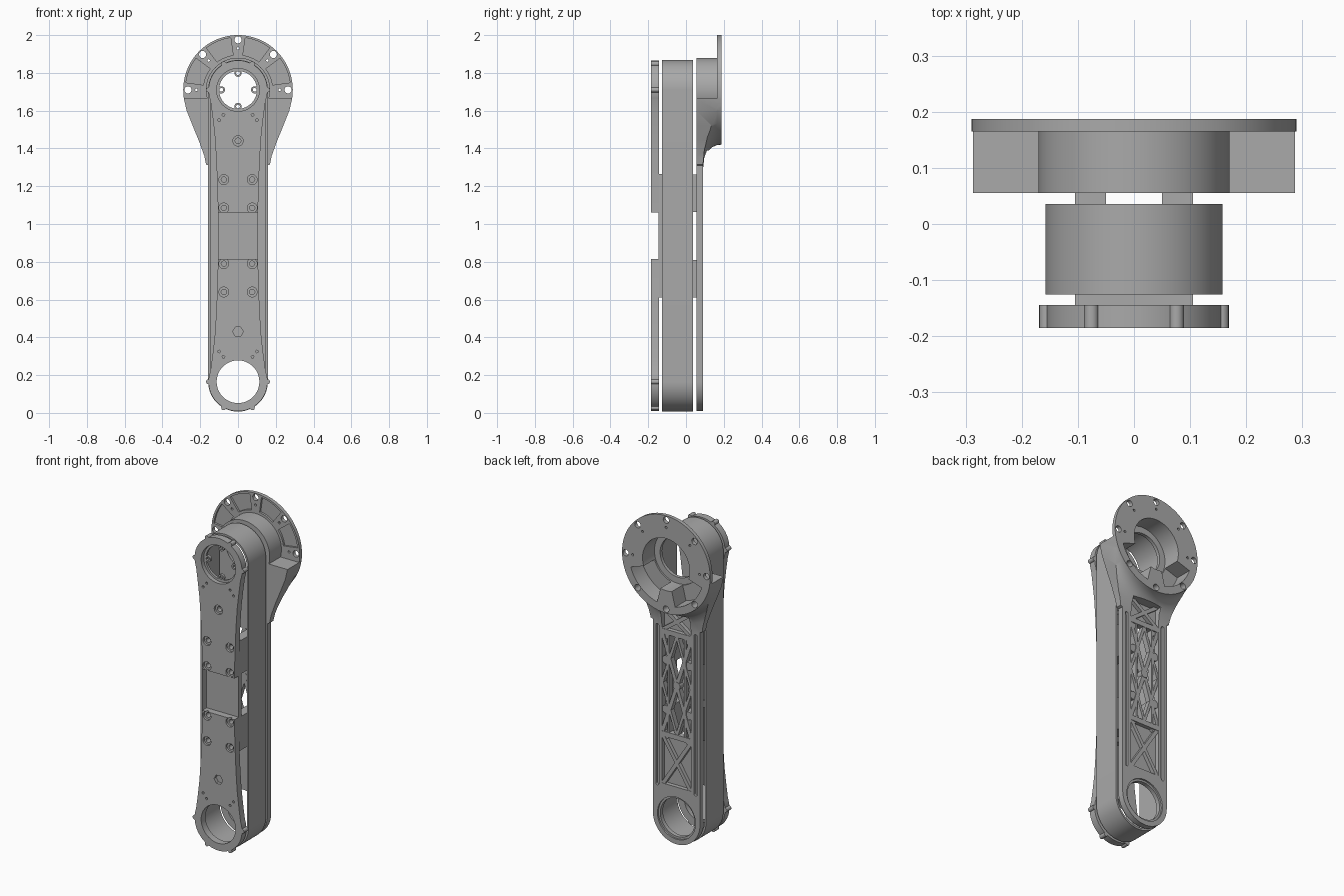
import bpy, bmesh
from math import pi, sin, cos, radians, hypot

if "Cube" in bpy.data.objects:
    bpy.data.objects.remove(bpy.data.objects["Cube"])

metal = bpy.data.materials.new("plain grey metal")
metal.use_nodes = True
GREY = (0.4, 0.4, 0.4, 1)
metal.diffuse_color = GREY
metal.node_tree.nodes["Principled BSDF"].inputs["Base Color"].default_value = GREY

TOP, LOW = 1.71, 0.165      # pivot heights
SIDES = (-1, 1)


# ---------- helpers ----------
def finish(name, bm):
    bmesh.ops.recalc_face_normals(bm, faces=bm.faces)
    mesh = bpy.data.meshes.new(name)
    bm.to_mesh(mesh)
    bm.free()
    mesh.materials.append(metal)
    obj = bpy.data.objects.new(name, mesh)
    bpy.context.collection.objects.link(obj)
    return obj


def prisms(name, polys, y0, y1):
    """Extrude x-z outlines along y."""
    bm = bmesh.new()
    for poly in polys:
        face = bm.faces.new([bm.verts.new((x, y0, z)) for x, z in poly])
        new = bmesh.ops.extrude_face_region(bm, geom=[face])["geom"]
        verts = [v for v in new if isinstance(v, bmesh.types.BMVert)]
        bmesh.ops.translate(bm, verts=verts, vec=(0, y1 - y0, 0))
    return finish(name, bm)


def lathe(name, profile, z, steps=96):
    """Closed (radius, y) profile spun about a y axis at height z."""
    bm = bmesh.new()
    rings = [[bm.verts.new((r * cos(2 * pi * i / steps), y, z + r * sin(2 * pi * i / steps)))
              for i in range(steps)] for r, y in profile]
    for a, b in zip(rings, rings[1:]):
        for i in range(steps):
            j = (i + 1) % steps
            bm.faces.new((a[i], a[j], b[j], b[i]))
    bm.faces.new(rings[0])
    bm.faces.new(rings[-1])
    return finish(name, bm)


def combine(obj, other, mode="DIFFERENCE"):
    mod = obj.modifiers.new("join", "BOOLEAN")
    mod.operation, mod.object, mod.solver = mode, other, "EXACT"
    bpy.context.view_layer.update()
    graph = bpy.context.evaluated_depsgraph_get()
    mesh = bpy.data.meshes.new_from_object(obj.evaluated_get(graph))
    obj.modifiers.clear()
    obj.data = mesh
    bpy.data.objects.remove(other)


def cut(obj, polys, y0, y1):
    combine(obj, prisms("cutter", polys, y0, y1))


def add(obj, polys, y0, y1):
    combine(obj, prisms("addition", polys, y0, y1), "UNION")


def arc(x, z, r, a0, a1, n=32):
    return [(x + r * cos(radians(a0 + (a1 - a0) * i / n)),
             z + r * sin(radians(a0 + (a1 - a0) * i / n))) for i in range(n + 1)]


def circle(x, z, r, n=32):
    return arc(x, z, r, 0, 360, n)[:-1]


def sector(r0, r1, a0, a1):
    return arc(0, TOP, r0, a0, a1, 12) + arc(0, TOP, r1, a1, a0, 12)


def rect(x0, x1, z0, z1):
    return [(x0, z0), (x1, z0), (x1, z1), (x0, z1)]


def capsule(x, z0, z1, r):
    return arc(x, z1, r, 0, 180, 8) + arc(x, z0, r, 180, 360, 8)


def strut(a, b, w):
    dx, dz = b[0] - a[0], b[1] - a[1]
    k = w / 2 / hypot(dx, dz)
    ox, oz = -dz * k, dx * k
    return [(a[0] + ox, a[1] + oz), (b[0] + ox, b[1] + oz),
            (b[0] - ox, b[1] - oz), (a[0] - ox, a[1] - oz)]


def mirrored(points):
    return points + [(-x, z) for x, z in reversed(points)]


def smooth(obj):
    bpy.ops.object.select_all(action="DESELECT")
    obj.select_set(True)
    bpy.context.view_layer.objects.active = obj
    bpy.ops.object.shade_smooth_by_angle(angle=radians(30))


def stadium(r, n=48):
    return arc(0, TOP, r, 0, 180, n) + arc(0, LOW, r, 180, 360, n)


bolts = [(s * 0.075, z) for s in SIDES for z in (1.235, 1.085, 0.79, 0.64)]

# ---------- hollow tube between the two pivots ----------
tube = prisms("arm_tube", [stadium(0.158)], -0.126, 0.036)
cut(tube, [stadium(0.146)], -0.2, 0.2)

# ---------- front covers, upper one mirrored in height to give the lower ----------
neck = [(0.106, 1.06), (0.109, 1.2), (0.116, 1.36), (0.124, 1.48), (0.136, 1.58)]
right_half = neck + arc(0, TOP, 0.156, -20, 90, 32)[:-1]
upper = mirrored(right_half)
middle = TOP + LOW
for name, flip in (("upper_front_cover", False), ("lower_front_cover", True)):
    def place(points):
        return [(x, middle - z) for x, z in points] if flip else points
    cover = prisms(name, [place(upper)], -0.185, -0.144)
    lugs = [(s * x, z) for s in SIDES for x, z in ((0.156, TOP), (0.076, 1.848))]
    for x, z in place(lugs):
        add(cover, [circle(x, z, 0.013, 16)], -0.185, -0.144)
    cut(cover, [circle(*place([(0, TOP)])[0], 0.113, 64)], -0.2, -0.1)
    seats = [b for b in bolts if (b[1] < 0.9) == flip]
    cut(cover, [circle(x, z, 0.026) for x, z in seats], -0.2, -0.172)
    cut(cover, [circle(x, z, 0.014, 16) for x, z in seats], -0.2, -0.1)
    pins = place([(s * x, z) for s in SIDES for x, z in ((0.1, 1.55), (0.077, 1.578))])
    cut(cover, [circle(x, z, 0.007, 12) for x, z in pins], -0.2, -0.17)
    if flip:
        cut(cover, [circle(0, 0.43, 0.028, 6)], -0.2, -0.165)
    else:
        cut(cover, [circle(0, 1.44, 0.027)], -0.2, -0.172)
        cut(cover, [circle(0, 1.44, 0.015)], -0.2, -0.1)
    smooth(cover)

# ---------- bolt ring inside the upper pivot ----------
ring = prisms("upper_bolt_ring", [circle(0, TOP, 0.116, 64)], -0.16, -0.145)
cut(ring, [circle(0, TOP, 0.1, 64)], -0.2, 0)
ears = [(0.088 * cos(a), TOP + 0.088 * sin(a)) for a in (0, pi / 2, pi, 3 * pi / 2)]
for x, z in ears:
    add(ring, [circle(x, z, 0.019, 20)], -0.16, -0.145)
cut(ring, [circle(x, z, 0.01, 12) for x, z in ears], -0.2, 0)

# ---------- centre spacer: plate with four bolt columns ----------
spacer = prisms("centre_spacer", [rect(-0.105, 0.105, 0.61, 1.265)], -0.145, -0.115)
add(spacer, [rect(*sorted((s * 0.05, s * 0.105)), z, z + 0.2)
             for s in SIDES for z in (0.61, 1.063)], -0.13, 0.056)
cut(spacer, [circle(x, z, 0.014, 16) for x, z in bolts], -0.2, 0.2)

# ---------- rear arm: flared body, link plate, bearing cup and flange ----------
rear = lathe("rear_arm", [(0.43, 0.055), (0.43, 0.09), (0.37, 0.097), (0.33, 0.113),
                          (0.305, 0.135), (0.292, 0.165), (0.29, 0.187)], TOP)
flare = [(0.155, 1.2), (0.162, 1.28), (0.178, 1.36), (0.207, 1.44),
         (0.24, 1.52), (0.272, 1.6), (0.287, 1.665)]
combine(rear, prisms("outline", [mirrored(flare)], 0, 0.3), "INTERSECT")
link = arc(0, LOW, 0.155, 180, 360, 48) + [(0.155, 1.42), (-0.155, 1.42)]
add(rear, [link], 0.055, 0.09)
add(rear, [circle(0, TOP, 0.17, 96)], 0.055, 0.18)
add(rear, [circle(0, TOP, 0.29, 96)], 0.165, 0.187)
# bores
cut(rear, [circle(0, LOW, 0.113, 64), circle(0, TOP, 0.118, 64)], 0, 0.3)
cut(rear, [circle(0, LOW, 0.125, 64)], 0.08, 0.3)
cut(rear, [circle(0, TOP, 0.155, 96)], 0.075, 0.3)
# pockets between the flange pads on the front, deep pockets behind
cut(rear, [sector(0.185, 0.278, a + 8, a + 37) for a in (0, 45, 90, 135)], 0.1, 0.177)
cut(rear, [sector(0.14, 0.245, a, a + 58) for a in (-162, -76)], 0.085, 0.3)
holes = [(0.265 * cos(i * pi / 4), TOP + 0.265 * sin(i * pi / 4)) for i in range(8)]
cut(rear, [circle(x, z, 0.019, 20) for x, z in holes[:5]], 0.1, 0.3)
cut(rear, [circle(x, z, 0.019, 20) for x, z in holes[5:]], 0.14, 0.3)
pegs = [(0.22 * cos(i * pi / 4), TOP + 0.22 * sin(i * pi / 4)) for i in range(5)]
cut(rear, [circle(x, z, 0.007, 12) for x, z in pegs], 0.1, 0.3)
# edge grooves, shallow panels and the open lattice window
cut(rear, [capsule(s * 0.126, 0.34, 1.28, 0.01) for s in SIDES], 0.074, 0.3)
W = 0.096
cut(rear, [rect(-W, W, 0.35, 0.63), rect(-W, W, 1.27, 1.39)], 0.066, 0.3)
cut(rear, [rect(-W, W, 0.66, 1.24)], 0, 0.3)
smooth(rear)

# ---------- lattice ribs across the rear panels ----------
cross = []
for z0, z1 in ((0.34, 0.64), (0.65, 1.25), (1.26, 1.4)):
    cross += [strut((-s * W, z0), (s * W, z1), 0.022) for s in SIDES]
for s in SIDES:
    cross += [strut((s * W, 0.95), (0, z), 0.016) for z in (0.655, 1.245)]
    cross.append(strut((s * 0.055, 0.655), (s * 0.055, 1.245), 0.012))
ribs = prisms("lattice_ribs", cross, 0.057, 0.088)
bosses = prisms("bolt_bosses", [circle(x, z, 0.024, 20) for x, z in bolts], 0.055, 0.084)
hub = prisms("lattice_hub", [circle(0, 0.95, 0.024, 20)], 0.056, 0.09)

for part in (tube, ring, spacer, bosses, hub):
    smooth(part)
